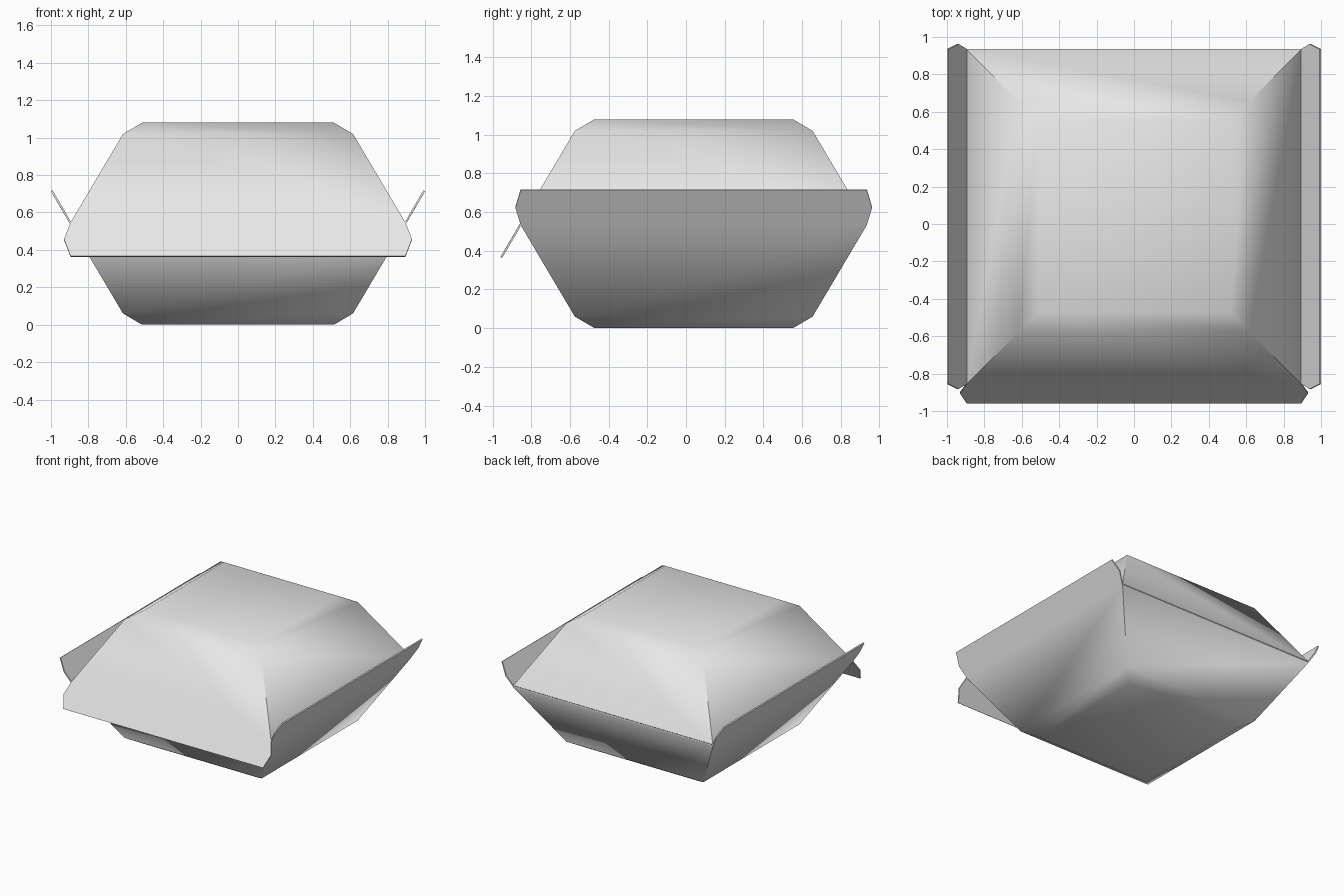
import bpy
import bmesh
from mathutils import Vector

cube = bpy.data.objects.get("Cube")
if cube:
    bpy.data.objects.remove(cube, do_unlink=True)

HEIGHT = 1.08
CENTRE_Y = 0.04
THICKNESS = 0.01
# half width and height of each square ring, from the flat panel to the rim
RINGS = [(0.513, 0.0), (0.615, 0.06), (0.895, 0.533)]

card = bpy.data.materials.new("light grey card")
card.diffuse_color = (0.8, 0.8, 0.8, 1)
card.use_nodes = True
card.node_tree.nodes["Principled BSDF"].inputs["Base Color"].default_value = (0.8, 0.8, 0.8, 1)


def finish(bm, name):
    """Turn a bmesh into a smooth shaded object of card."""
    mesh = bpy.data.meshes.new(name)
    bm.to_mesh(mesh)
    bm.free()
    mesh.materials.append(card)
    obj = bpy.data.objects.new(name, mesh)
    bpy.context.collection.objects.link(obj)
    bpy.ops.object.select_all(action="DESELECT")
    obj.select_set(True)
    bpy.context.view_layer.objects.active = obj
    return obj


def half_box(name, upside_down, flap_sides, bulge):
    """Tapered tray with flaps; sides are 0 front, 1 left, 2 back, 3 right."""
    bm = bmesh.new()

    def vert(x, y, z):
        return bm.verts.new((x, y + CENTRE_Y, HEIGHT - z if upside_down else z))

    corners = [(-1, -1), (1, -1), (1, 1), (-1, 1)]
    rings = [[vert(cx * r, cy * r, z) for cx, cy in corners] for r, z in RINGS]

    # flat panel, bevel strip and sloping walls
    panel = bm.faces.new(rings[0])
    for inner, outer in zip(rings, rings[1:]):
        for i in range(4):
            j = (i + 1) % 4
            bm.faces.new((inner[i], inner[j], outer[j], outer[i]))

    # closing flaps that carry on the slope of the wall
    for i in flap_sides:
        j = (i + 1) % 4
        a, b = Vector(corners[i]), Vector(corners[j])
        out, along = (a + b) / 2, (b - a) / 2
        outline = [(0.946, bulge, 0.622), (1.0, 0.895, 0.713)]
        start, end = [], []
        for reach, half, z in outline:
            p, q = out * reach - along * half, out * reach + along * half
            start.append(vert(p.x, p.y, z))
            end.append(vert(q.x, q.y, z))
        bm.faces.new([rings[2][i], rings[2][j]] + end + start[::-1])

    # normals point out of the box
    bmesh.ops.recalc_face_normals(bm, faces=bm.faces[:])
    panel.normal_update()
    if (panel.normal.z > 0) != upside_down:
        bmesh.ops.reverse_faces(bm, faces=bm.faces[:])

    obj = finish(bm, name)
    solid = obj.modifiers.new("card thickness", "SOLIDIFY")
    solid.thickness = THICKNESS
    solid.offset = -1
    bpy.ops.object.modifier_apply(modifier=solid.name)
    bpy.ops.object.shade_smooth_by_angle(angle=1.05)
    return obj


half_box("box_base", False, (1, 3), 0.922)
half_box("box_lid", True, (0,), 0.93)

# narrow fold joining lid and base along the back
bm = bmesh.new()
bmesh.ops.create_cube(bm, size=1)
bmesh.ops.scale(bm, vec=(1.785, 0.008, 0.016), verts=bm.verts)
bmesh.ops.translate(bm, vec=(0, CENTRE_Y + 0.888, HEIGHT / 2), verts=bm.verts)
finish(bm, "back_hinge")
